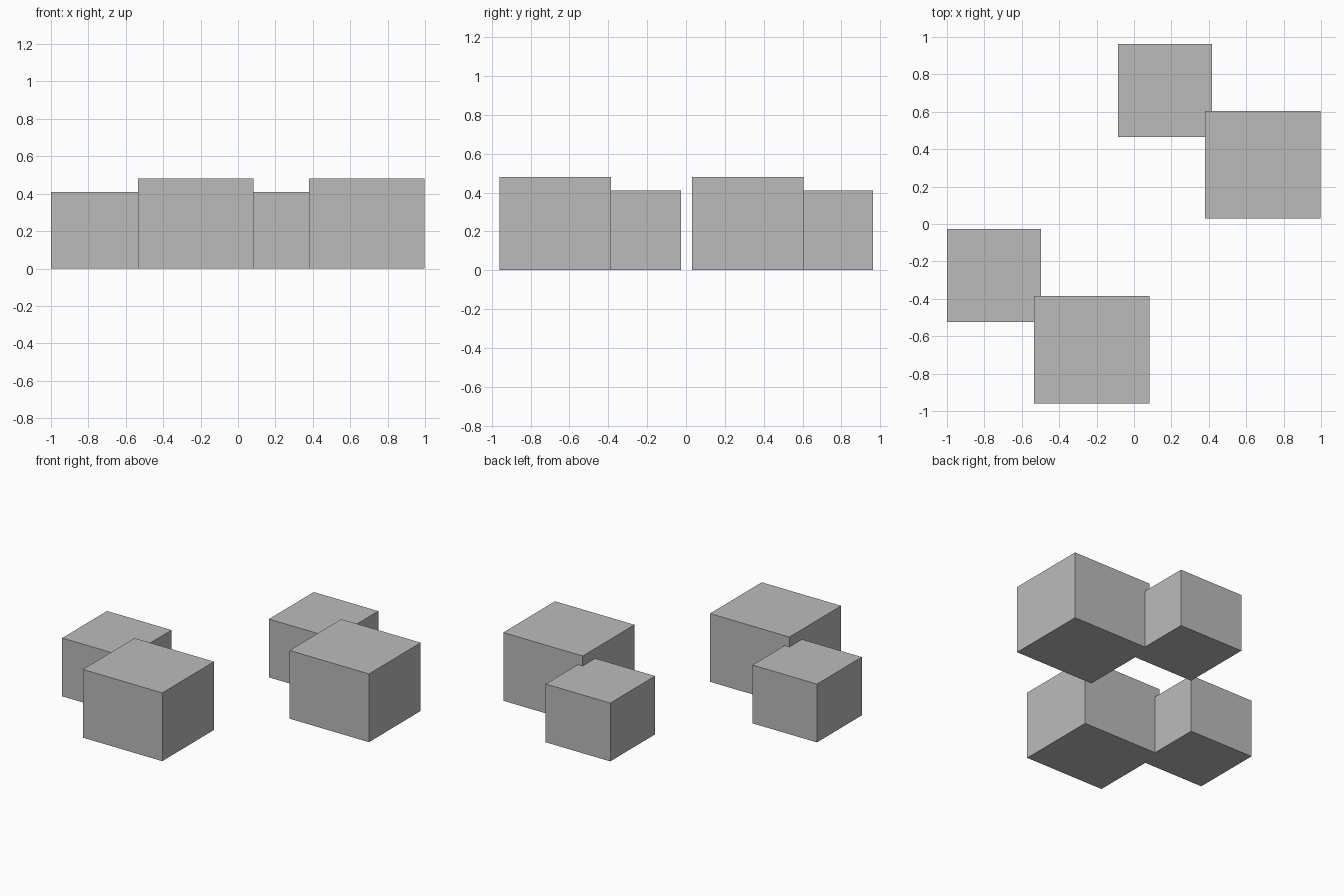
import bpy
from mathutils import Vector

default = bpy.data.objects.get("Cube")
if default:
    bpy.data.objects.remove(default, do_unlink=True)

# Single plain grey
grey = bpy.data.materials.new("plain_grey")
grey.use_nodes = True
colour = (0.5, 0.5, 0.5, 1.0)
grey.diffuse_color = colour
grey.node_tree.nodes["Principled BSDF"].inputs["Base Color"].default_value = colour


def box(name, low, high):
    """Flat-sided box between two opposite corners."""
    low, high = Vector(low), Vector(high)
    bpy.ops.mesh.primitive_cube_add(size=1, location=(low + high) / 2)
    obj = bpy.context.object
    obj.name = name
    obj.scale = high - low
    bpy.ops.object.transform_apply(location=False, rotation=False, scale=True)
    obj.data.materials.append(grey)


# Two matching pairs: a large block with a smaller one overlapping its rear corner
for side, shift in (("right", Vector((0, 0, 0))), ("left", Vector((0.915, 0.99, 0)))):
    box(side + "_large_block",
        Vector((-0.535, -0.96, 0)) + shift, Vector((0.083, -0.385, 0.48)) + shift)
    box(side + "_small_block",
        Vector((-1.0, -0.525, 0)) + shift, Vector((-0.498, -0.027, 0.41)) + shift)
